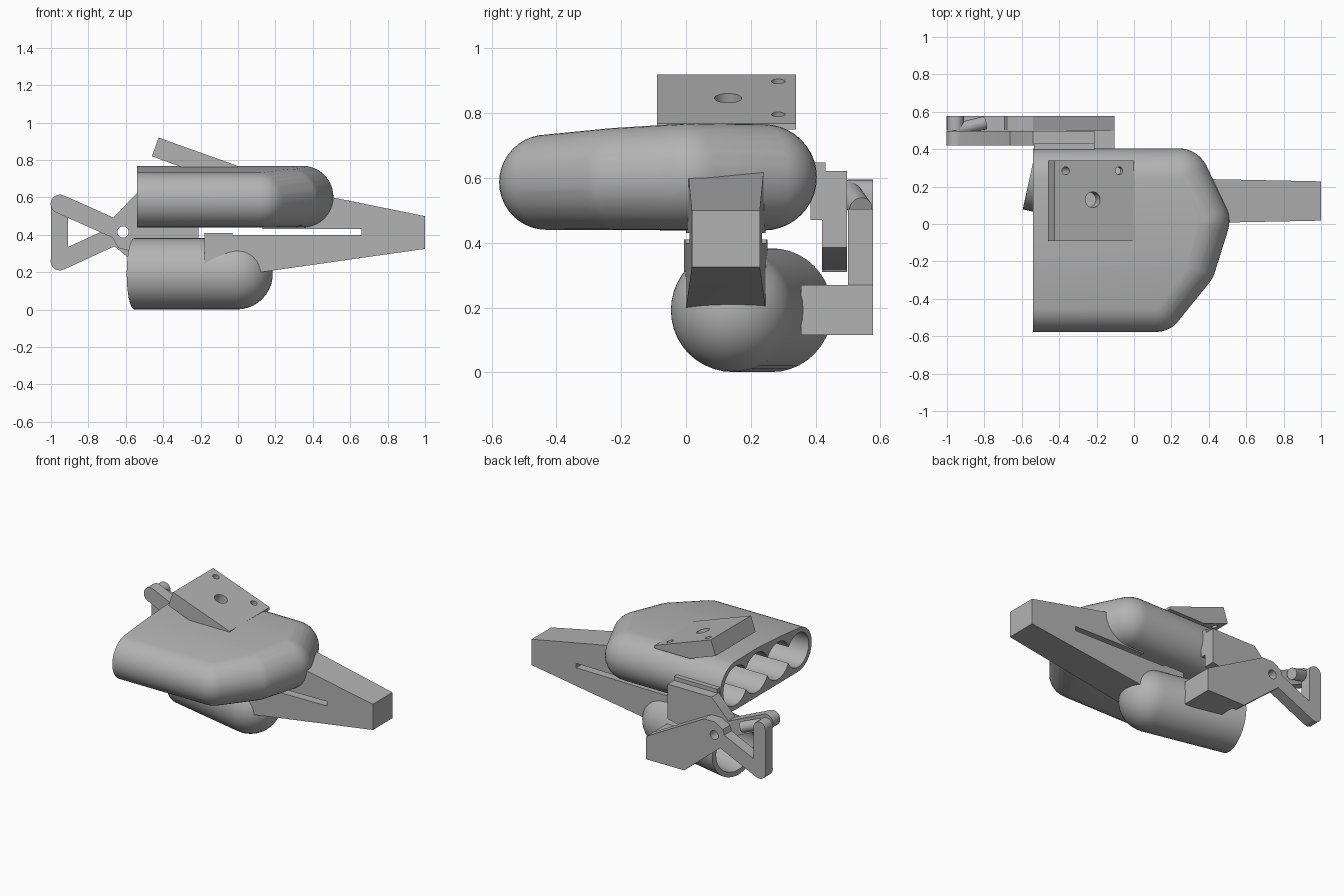
import bpy, bmesh
from math import sin, cos, pi, radians, atan2
from mathutils import Vector

if "Cube" in bpy.data.objects:
    bpy.data.objects.remove(bpy.data.objects["Cube"])

grey = bpy.data.materials.new("plain_grey")
grey.use_nodes = True
grey.diffuse_color = (0.45, 0.45, 0.45, 1)
grey.node_tree.nodes["Principled BSDF"].inputs["Base Color"].default_value = (0.45, 0.45, 0.45, 1)


def make(name, bm):
    bmesh.ops.recalc_face_normals(bm, faces=bm.faces[:])
    mesh = bpy.data.meshes.new(name)
    bm.to_mesh(mesh)
    bm.free()
    obj = bpy.data.objects.new(name, mesh)
    bpy.context.collection.objects.link(obj)
    mesh.materials.append(grey)
    return obj


def activate(obj):
    bpy.ops.object.select_all(action='DESELECT')
    obj.select_set(True)
    bpy.context.view_layer.objects.active = obj


def cut(obj, cutters):
    activate(obj)
    for c in cutters:
        mod = obj.modifiers.new("cut", 'BOOLEAN')
        mod.operation, mod.solver, mod.object = 'DIFFERENCE', 'EXACT', c
        bpy.ops.object.modifier_apply(modifier=mod.name)


def pod(name, tubes, segs=40, rings=10):
    """Convex skin around tubes given as (open end, dome centre, radius)."""
    bm = bmesh.new()
    for start, end, r in tubes:
        a, b = Vector(start), Vector(end)
        d = (b - a).normalized()
        side = d.cross(Vector((0, 0, 1))).normalized()
        up = side.cross(d)
        for s in range(segs):
            t = 2 * pi * s / segs
            out = side * cos(t) + up * sin(t)
            bm.verts.new(a + out * r)
            for k in range(rings):
                p = pi / 2 * k / rings
                bm.verts.new(b + out * r * cos(p) + d * r * sin(p))
        bm.verts.new(b + d * r)
    res = bmesh.ops.convex_hull(bm, input=bm.verts[:])
    junk = [v for v in res["geom_interior"] if isinstance(v, bmesh.types.BMVert)]
    bmesh.ops.delete(bm, geom=junk, context='VERTS')
    bmesh.ops.dissolve_limit(bm, angle_limit=0.002, verts=bm.verts[:], edges=bm.edges[:])
    return make(name, bm)


def prism(name, outline, y0, y1):
    """Extrude an x-z outline between two y positions."""
    bm = bmesh.new()
    face = bm.faces.new([bm.verts.new((x, y0, z)) for x, z in outline])
    ext = bmesh.ops.extrude_face_region(bm, geom=[face])
    bmesh.ops.translate(bm, vec=(0, y1 - y0, 0),
                        verts=[v for v in ext["geom"] if isinstance(v, bmesh.types.BMVert)])
    return make(name, bm)


def bar_outline(p, q, r, n=12):
    """Round-ended bar between two points."""
    a = atan2(q[1] - p[1], q[0] - p[0])
    pts = []
    for c, base in ((q, a - pi / 2), (p, a + pi / 2)):
        pts += [(c[0] + r * cos(base + pi * i / n), c[1] + r * sin(base + pi * i / n))
                for i in range(n + 1)]
    return pts


def rod(name, p, q, r):
    p, q = Vector(p), Vector(q)
    bm = bmesh.new()
    bmesh.ops.create_cone(bm, cap_ends=True, segments=32, radius1=r, radius2=r, depth=(q - p).length)
    obj = make(name, bm)
    obj.matrix_world = (q - p).to_track_quat('Z', 'Y').to_matrix().to_4x4()
    obj.location = (p + q) / 2
    bpy.context.view_layer.update()
    return obj


# Finger shell: (dome x, y, z, radius) of each finger
fingers = [(0.12, -0.43, 0.587, 0.147), (0.28, -0.215, 0.597, 0.158),
           (0.345, 0.015, 0.604, 0.165), (0.24, 0.24, 0.602, 0.164)]
shell = pod("finger_shell", [((-0.54, y, z), (x, y, z), r) for x, y, z, r in fingers])
bores = [pod("finger_bore", [((-0.64, y, z), (x, y, z), r - 0.032)]) for x, y, z, r in fingers]
cut(shell, bores)

# Thumb shell, slightly turned
mouth, tip = Vector((-0.554, 0.265, 0.192)), Vector((-0.005, 0.144, 0.192))
thumb = pod("thumb_shell", [(mouth, tip, 0.191)])
thumb_bore = pod("thumb_bore", [(mouth + (mouth - tip) * 0.1, tip, 0.158)])
cut(thumb, [thumb_bore])

# Tapered nose with a slot between its jaws
nose = prism("nose_jaws", [(-0.18, 0.16), (0.12, 0.2), (1, 0.325), (1, 0.5), (0.13, 0.676),
                           (0.13, 0.43), (0.66, 0.43), (0.66, 0.4), (-0.03, 0.4),
                           (-0.03, 0.41), (-0.18, 0.41)], -1, 1)
for v in nose.data.vertices:
    v.co.y = 0.123 + v.co.y * (0.105 + 0.02 * (1 - v.co.x))
cut(nose, bores + [thumb_bore])

# Sloped mounting plate with three holes
plate = prism("mounting_plate", [(-0.46, 0.82), (-0.425, 0.92), (0, 0.768), (0, 0.75), (-0.27, 0.75)],
              -0.09, 0.34)
normal = Vector((0.337, 0, 0.941))
drills = []
for x, y, r in ((-0.22, 0.13, 0.042), (-0.365, 0.285, 0.021), (-0.08, 0.285, 0.021)):
    c = Vector((x, y, 0.92 - 0.358 * (x + 0.425)))
    drills.append(rod("plate_drill", c - normal * 0.15, c + normal * 0.1, r))
cut(plate, drills)

# Hinge: inner leaf on the finger shell, outer leaf on the thumb
pivot, high, low = (-0.615, 0.415), (-0.952, 0.565), (-0.952, 0.26)
inner = (0.42, 0.497)
outer = (0.5, 0.577)
leaves = [
    prism("finger_leaf", [(-0.21, 0.385), (-0.21, 0.622), (-0.54, 0.622), (-0.66, 0.5),
                          (-0.69, 0.42), (-0.64, 0.33), (-0.56, 0.31)], *inner),
    prism("finger_arm", bar_outline(pivot, high, 0.05), *inner),
    prism("thumb_leaf", [(-0.105, 0.115), (-0.105, 0.27), (-0.54, 0.505), (-0.62, 0.505),
                         (-0.68, 0.47), (-0.71, 0.38), (-0.39, 0.115)], *outer),
    prism("thumb_arm", bar_outline(pivot, low, 0.05), *outer),
]
drill = rod("pivot_drill", (pivot[0], 0.3, pivot[1]), (pivot[0], 0.7, pivot[1]), 0.03)
for leaf in leaves:
    cut(leaf, [drill])

# Hinge mounts, end link and diagonal catch
parts = [shell, thumb, nose, plate] + leaves
parts.append(prism("finger_mount", [(-0.535, 0.47), (-0.21, 0.47), (-0.21, 0.648), (-0.535, 0.648)],
                   0.385, 0.43))
parts.append(prism("thumb_mount", [(-0.105, 0.115), (-0.105, 0.27), (-0.36, 0.27), (-0.36, 0.115)],
                   0.355, 0.51))
cut(parts[-1], [thumb_bore])
parts.append(prism("end_link", bar_outline((-0.955, 0.255), (-0.955, 0.55), 0.045), *outer))
parts.append(rod("catch_rod", (-0.96, 0.5, 0.56), (-0.8, 0.54, 0.505), 0.036))

# Remove cutters and shade
for c in bores + drills + [thumb_bore, drill]:
    bpy.data.objects.remove(c)
for p in parts:
    activate(p)
    bpy.ops.object.shade_smooth_by_angle(angle=radians(28))
